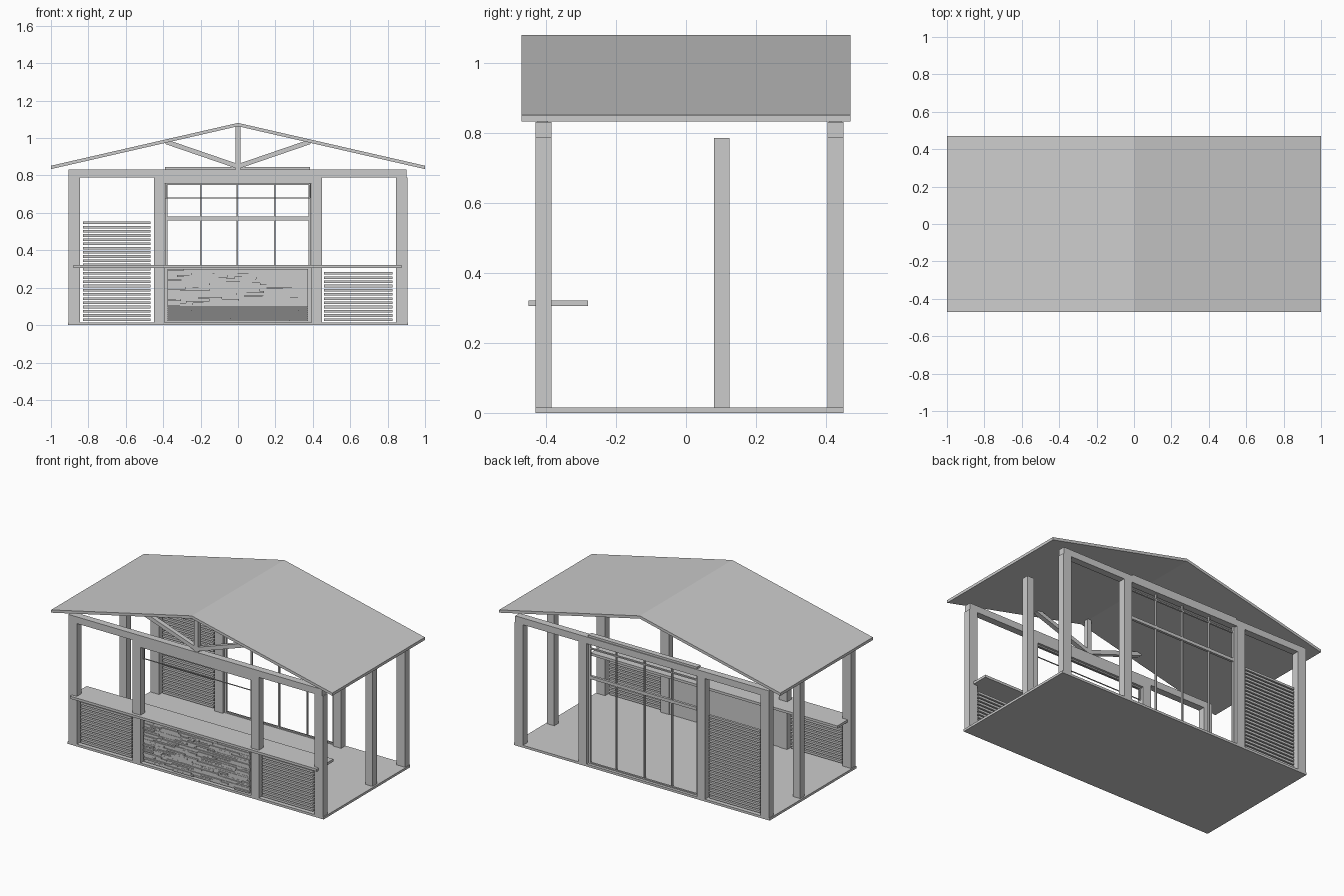
import bpy, bmesh, random
from mathutils import Matrix, Vector

if "Cube" in bpy.data.objects:
    bpy.data.objects.remove(bpy.data.objects["Cube"])

random.seed(4)


def boxes(name, items):
    """One object from boxes given as (x0, x1, y0, y1, z0, z1)."""
    bm = bmesh.new()
    for x0, x1, y0, y1, z0, z1 in items:
        m = Matrix.Translation(((x0 + x1) / 2, (y0 + y1) / 2, (z0 + z1) / 2))
        bmesh.ops.create_cube(bm, size=1, matrix=m @ Matrix.Diagonal((x1 - x0, y1 - y0, z1 - z0, 1)))
    return finish(name, bm)


def finish(name, bm):
    bmesh.ops.recalc_face_normals(bm, faces=bm.faces)
    me = bpy.data.meshes.new(name)
    bm.to_mesh(me)
    bm.free()
    ob = bpy.data.objects.new(name, me)
    bpy.context.collection.objects.link(ob)
    return ob


def prism(name, profile, y0, y1):
    """Extrude an xz profile along y."""
    bm = bmesh.new()
    f = bm.faces.new([bm.verts.new((x, y0, z)) for x, z in profile])
    r = bmesh.ops.extrude_face_region(bm, geom=[f])
    verts = [v for v in r['geom'] if isinstance(v, bmesh.types.BMVert)]
    bmesh.ops.translate(bm, verts=verts, vec=(0, y1 - y0, 0))
    return finish(name, bm)


def strut(name, a, b, width, y0, y1):
    """Straight timber between two xz points."""
    a, b = Vector(a), Vector(b)
    d = (b - a).normalized()
    n = Vector((-d.y, d.x)) * width / 2
    prism(name, [a + n, b + n, b - n, a - n], y0, y1)


FRONT, BACK = (-0.43, -0.385), (0.405, 0.45)

# floor slab
boxes("floor", [(-0.91, 0.91, -0.43, 0.45, 0, 0.015)])

# posts, mirrored left and right
for side, s in (("left", -1), ("right", 1)):
    for row, (y0, y1) in (("front", FRONT), ("back", BACK)):
        for part, a, b in (("corner", 0.845, 0.905), ("inner", 0.392, 0.45)):
            x0, x1 = sorted((s * a, s * b))
            boxes(f"{row}_{part}_post_{side}", [(x0, x1, y0, y1, 0.015, 0.79)])
    x0, x1 = sorted((s * 0.85, s * 0.9))
    boxes(f"middle_post_{side}", [(x0, x1, 0.08, 0.125, 0.015, 0.787)])

# long beams and the lintel over the serving hatch
boxes("front_beam", [(-0.905, 0.9, *FRONT, 0.79, 0.833)])
boxes("back_beam", [(-0.905, 0.9, *BACK, 0.79, 0.833)])
boxes("hatch_lintel", [(-0.392, 0.392, *FRONT, 0.758, 0.79)])
boxes("door_track", [(-0.39, 0.385, 0.41, 0.445, 0.833, 0.846)])

# gable roof
t = 0.018
prism("roof", [(-1, 0.852), (0, 1.081), (1, 0.852), (1, 0.852 - t), (0, 1.081 - t), (-1, 0.852 - t)],
      -0.47, 0.47)

# front truss
boxes("truss_king_post", [(-0.014, 0.014, -0.425, -0.395, 0.833, 1.07)])
for side, s in (("left", -1), ("right", 1)):
    strut(f"truss_brace_{side}", (0, 0.848), (s * 0.385, 0.98), 0.025, -0.425, -0.395)

# counter
boxes("counter", [(-0.88, 0.875, -0.45, -0.28, 0.306, 0.322)])


def louvre(name, x0, x1, y0, y1, top):
    """Stack of horizontal slats."""
    slats, z = [], 0.022
    while z + 0.014 < top + 0.003:
        slats.append((x0, x1, y0, y1, z, z + 0.014))
        z += 0.0225
    boxes(name, slats)


louvre("front_louvre_left", -0.83, -0.468, -0.415, -0.4, 0.3)
louvre("front_louvre_right", 0.46, 0.825, -0.415, -0.4, 0.3)
louvre("back_louvre", -0.83, -0.468, 0.42, 0.435, 0.56)

# stacked stone panel under the hatch: rows of random length and depth
stones, rows = [(-0.392, 0.392, -0.402, -0.39, 0.015, 0.306)], 26
h = 0.28 / rows
for r in range(rows):
    x, z = -0.378, 0.02 + r * h
    while x < 0.37:
        x1 = min(x + random.uniform(0.04, 0.16), 0.375)
        stones.append((x, x1, -0.412 - random.uniform(0, 0.012), -0.4, z + 0.0006, z + h))
        x = x1
boxes("stone_panel", stones)

# hatch shutter frame at the front
f = 0.004
boxes("hatch_frame", [
    (-0.39, 0.385, -0.412, -0.4, 0.75, 0.758), (-0.39, 0.385, -0.41, -0.404, 0.678, 0.678 + f),
    (-0.39, -0.382, -0.41, -0.404, 0.68, 0.755), (0.379, 0.387, -0.41, -0.404, 0.68, 0.755)])

# back glazed doors: thin stiles, cross rail, top and bottom rails
bars = [(x - 0.004, x + 0.004, 0.42, 0.432, 0.015, 0.79) for x in (-0.2, -0.004, 0.196)]
bars += [(s - 0.007, s + 0.007, 0.42, 0.432, 0.015, 0.79) for s in (-0.384, 0.384)]
bars += [(-0.38, 0.38, 0.418, 0.434, 0.56, 0.58), (-0.38, 0.38, 0.42, 0.432, 0.75, 0.758),
         (-0.38, 0.38, 0.42, 0.432, 0.015, 0.022)]
boxes("back_door_frames", bars)
